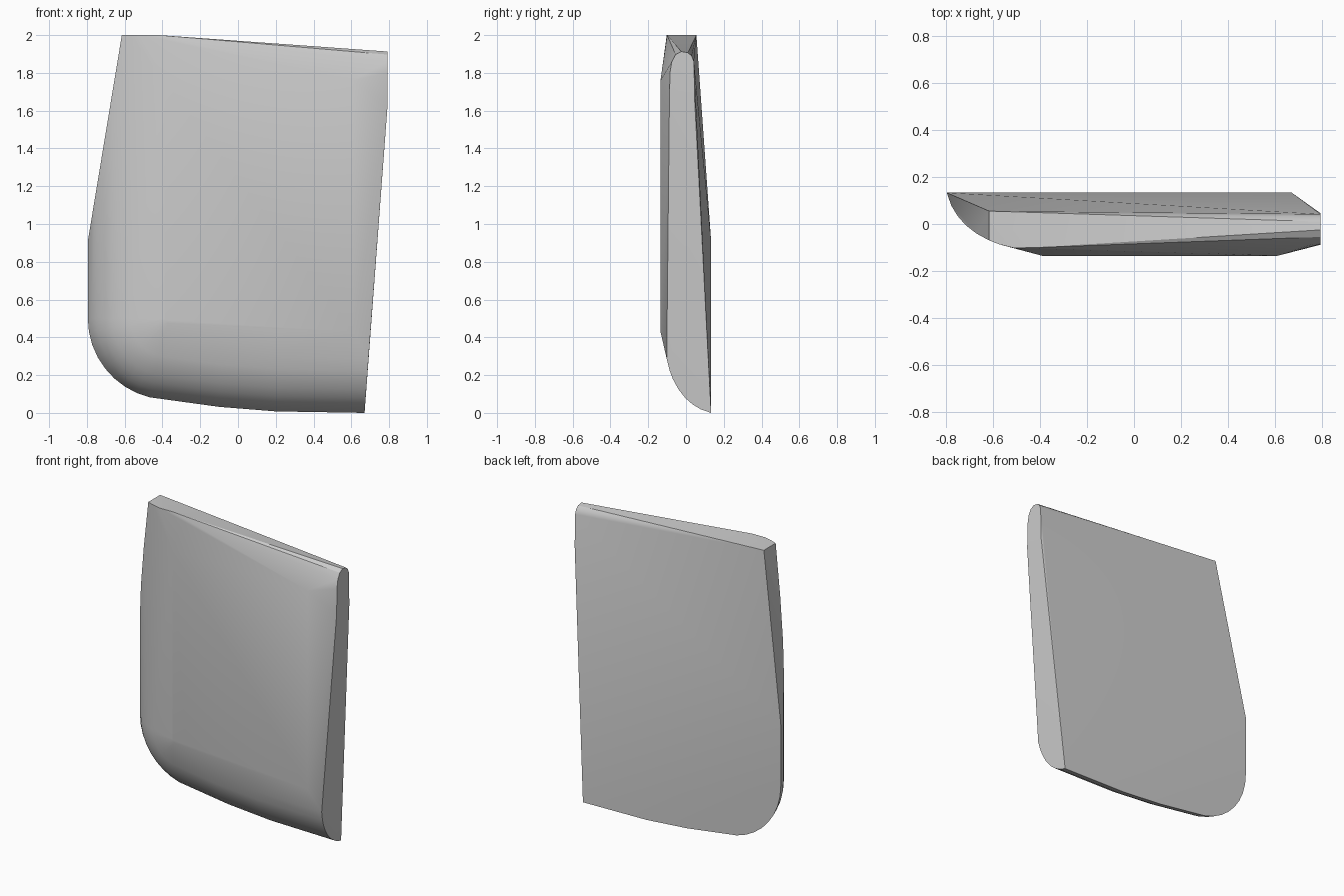
import bpy, bmesh, math

if "Cube" in bpy.data.objects:
    bpy.data.objects.remove(bpy.data.objects["Cube"])

# edge rounding: (inset from outline, y), running from the back to the front face
ROUND = [(0.0, 0.133), (0.018, 0.08), (0.045, 0.035), (0.08, -0.005), (0.125, -0.04),
         (0.18, -0.07), (0.225, -0.087), (0.285, -0.102), (0.405, -0.135)]
R = 0.43                      # radius of the lower left corner
CX, CZ = -0.795 + R, 0.50     # centre of that corner

bm = bmesh.new()
add = lambda x, y, z: bm.verts.new((x, y, z))

for d, y in ROUND:
    front = d > 0.4
    # left side, cut by the slanted upper edge
    z_cut = 1.76 if front else min(2.0, 0.91 + d / 0.18 * 1.09)
    add(-0.795 + d, y, z_cut)
    # rounded lower corner
    for i in range(9):
        a = math.radians(180 + i * 76 / 8)
        add(CX + (R - d) * math.cos(a), y, CZ + (R - d) * math.sin(a))
    # slightly bowed bottom up to the end cap
    lift = d + (0.025 if front else 0)
    for x, z in ((-0.1, 0.032), (0.2, 0.008)):
        add(x, y, z + lift)
    add(0.61 if front else 0.67 + 0.073 * lift, y, lift)

# upper edge: small flat at the left, front corner, rounded right end
add(-0.615, 0.055, 2.0)
add(-0.42, -0.1, 2.0)
add(0.61, -0.135, 1.76)
for y, z in ((0.042, 1.86), (0.03, 1.89), (0.01, 1.907), (-0.025, 1.913), (-0.055, 1.897),
             (-0.075, 1.86), (-0.085, 1.8), (-0.088, 1.63), (0.046, 1.65)):
    add(0.792, y, z)

# wrap a convex skin around the points
res = bmesh.ops.convex_hull(bm, input=bm.verts[:])
junk = {v for v in res["geom_interior"] + res["geom_unused"]
        if isinstance(v, bmesh.types.BMVert)}
bmesh.ops.delete(bm, geom=list(junk), context='VERTS')
bmesh.ops.dissolve_limit(bm, angle_limit=math.radians(0.5), verts=bm.verts[:], edges=bm.edges[:])
bmesh.ops.recalc_face_normals(bm, faces=bm.faces[:])

mesh = bpy.data.meshes.new("curved_panel")
bm.to_mesh(mesh)
bm.free()
panel = bpy.data.objects.new("curved_panel", mesh)
bpy.context.collection.objects.link(panel)
bpy.context.view_layer.objects.active = panel
panel.select_set(True)
bpy.ops.object.shade_smooth_by_angle(angle=math.radians(30))
